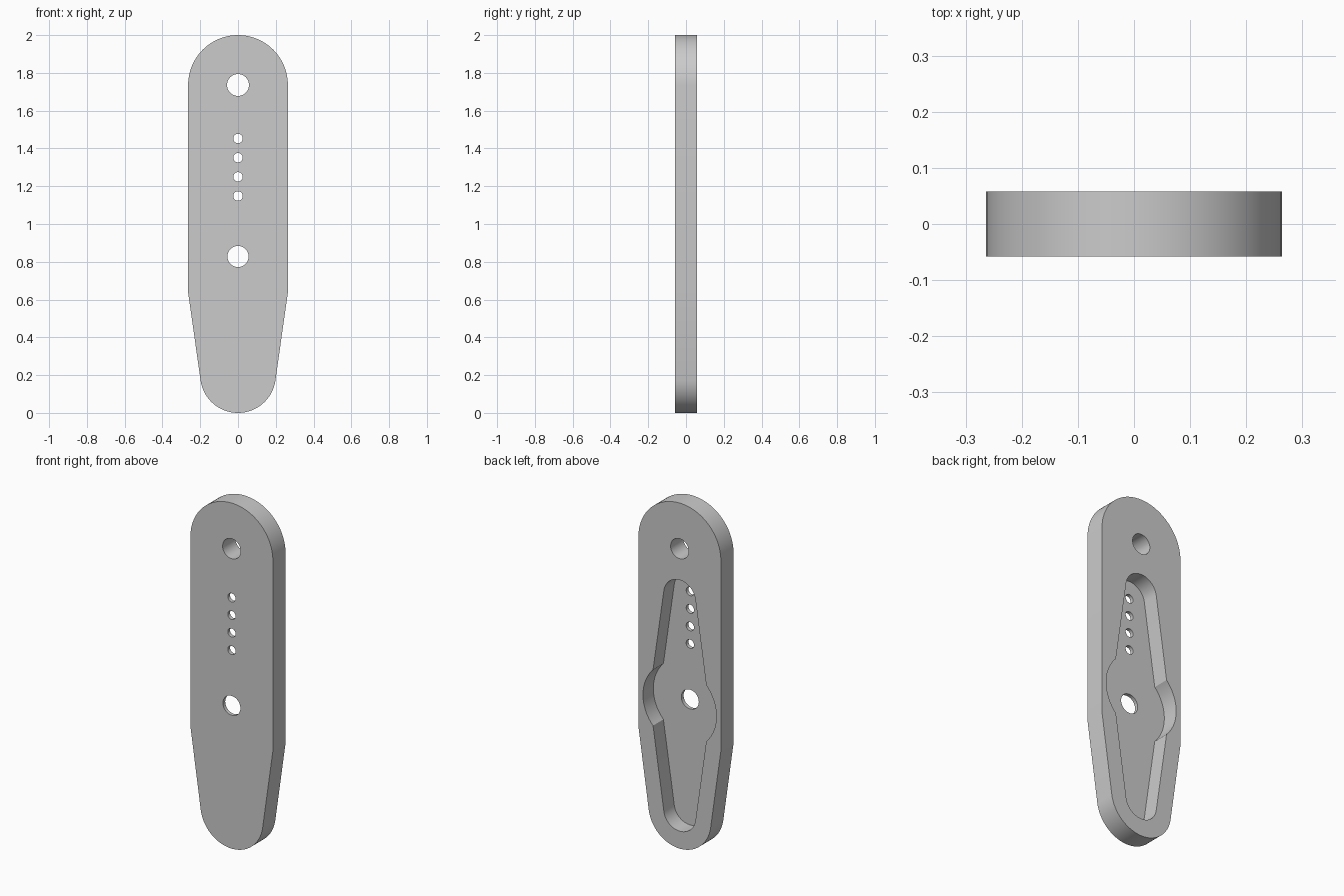
import bpy, bmesh
from math import cos, sin, radians

cube = bpy.data.objects.get("Cube")
if cube:
    bpy.data.objects.remove(cube)

grey = bpy.data.materials.new("light_grey")
grey.use_nodes = True
colour = (0.6, 0.6, 0.6, 1)
grey.diffuse_color = colour
grey.node_tree.nodes["Principled BSDF"].inputs["Base Color"].default_value = colour

HALF = 0.058          # half the thickness
FLOOR = -0.037        # floor of the rear recess
HUB_Z, ARM = 0.828, 0.625
TOP_Z, TOP_R = 1.736, 0.264


def arc(z, r, start, end, steps=32):
    """Points of an arc centred on x = 0."""
    angles = [radians(start + (end - start) * i / steps) for i in range(steps + 1)]
    return [(r * cos(a), z + r * sin(a)) for a in angles]


def prism(name, outline, y0, y1):
    """Extrude an x-z outline from y0 to y1."""
    bm = bmesh.new()
    face = bm.faces.new([bm.verts.new((x, y0, z)) for x, z in outline])
    side = bmesh.ops.extrude_face_region(bm, geom=[face])["geom"]
    verts = [g for g in side if isinstance(g, bmesh.types.BMVert)]
    bmesh.ops.translate(bm, verts=verts, vec=(0, y1 - y0, 0))
    bmesh.ops.recalc_face_normals(bm, faces=bm.faces)
    mesh = bpy.data.meshes.new(name)
    bm.to_mesh(mesh)
    bm.free()
    mesh.materials.append(grey)
    obj = bpy.data.objects.new(name, mesh)
    bpy.context.collection.objects.link(obj)
    return obj


def cut(target, cutter):
    """Subtract the cutter, then remove it."""
    cutter.hide_render = True
    bpy.context.view_layer.objects.active = target
    mod = target.modifiers.new("cut", "BOOLEAN")
    mod.operation, mod.solver, mod.object = "DIFFERENCE", "EXACT", cutter
    bpy.ops.object.modifier_apply(modifier=mod.name)
    bpy.data.objects.remove(cutter)


# Arm plate: round top, straight sides, tapered and rounded lower end
outline = arc(TOP_Z, TOP_R, 0, 180, 48) + [(-TOP_R, 0.637)]
outline += arc(0.2, 0.2, 188, 352, 48) + [(TOP_R, 0.637)]
plate = prism("arm_plate", outline, -HALF, HALF)

# Rear recess: round hub with two tapering arms
recess = arc(HUB_Z + ARM, 0.102, 8.7, 171.3)
recess += arc(HUB_Z, 0.235, 136.5, 223.5)
recess += arc(HUB_Z - ARM, 0.102, 188.7, 351.3)
recess += arc(HUB_Z, 0.235, -43.5, 43.5)
cut(plate, prism("recess_cutter", recess, FLOOR, 2 * HALF))

# Through holes: pivot, hub and a row of small screw holes
holes = [(TOP_Z, 0.058), (HUB_Z, 0.056)]
holes += [(1.148 + 0.1015 * i, 0.025) for i in range(4)]
for z, r in holes:
    cut(plate, prism("hole_cutter", arc(z, r, 0, 351, 39), -2 * HALF, 2 * HALF))

# Smooth curved walls, sharp rims
bpy.ops.object.select_all(action="DESELECT")
plate.select_set(True)
bpy.context.view_layer.objects.active = plate
bpy.ops.object.shade_smooth_by_angle(angle=radians(20))
